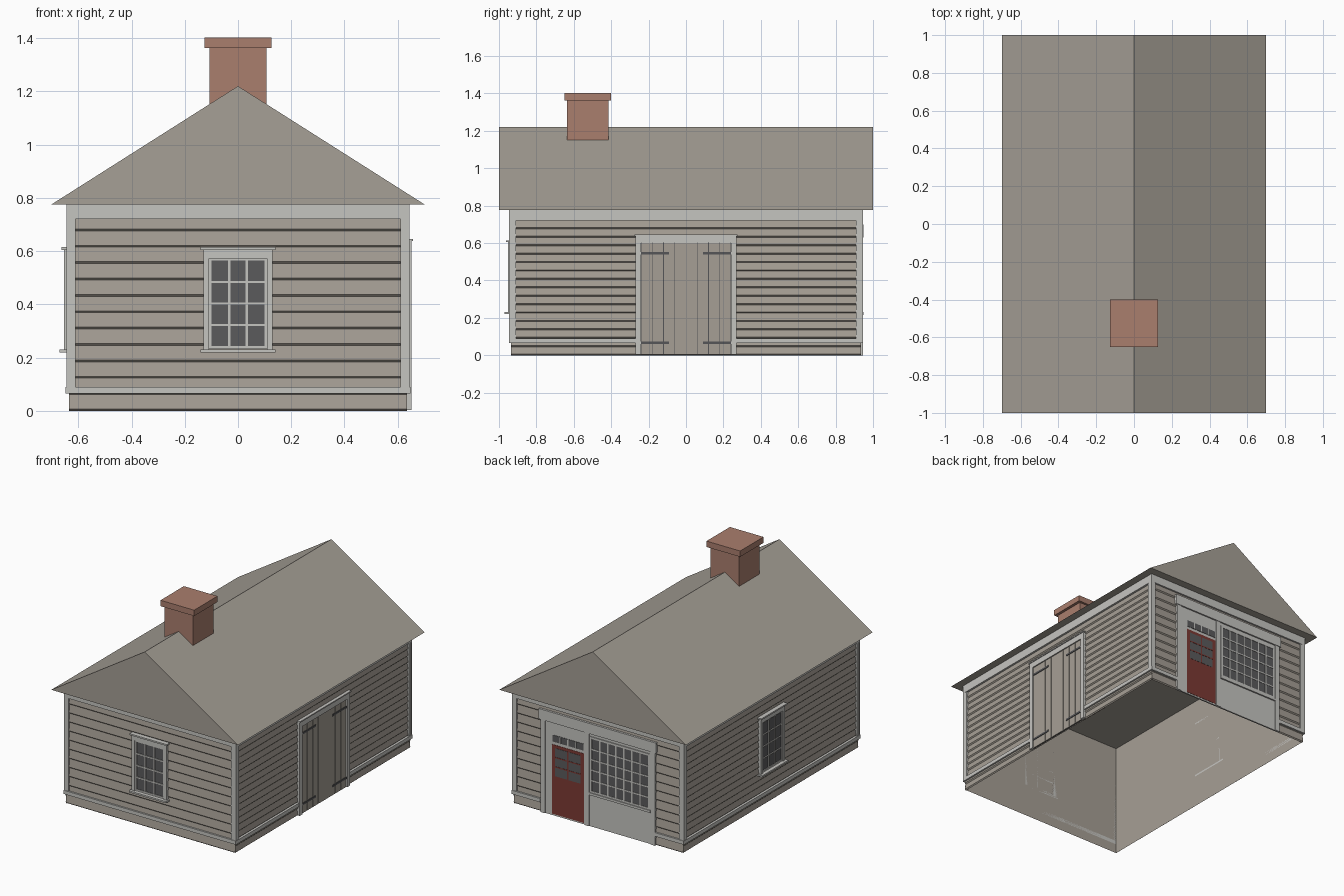
import bpy
import bmesh
from math import radians
from mathutils import Matrix

if "Cube" in bpy.data.objects:
    bpy.data.objects.remove(bpy.data.objects["Cube"])


def material(name, r, g, b):
    mat = bpy.data.materials.new(name)
    mat.use_nodes = True
    mat.diffuse_color = (r, g, b, 1)
    mat.node_tree.nodes["Principled BSDF"].inputs["Base Color"].default_value = (r, g, b, 1)
    return mat


SIDING = material("weathered siding", .38, .345, .3)
ROOF = material("grey roof", .38, .35, .305)
TRIM = material("pale trim", .56, .555, .53)
BRICK = material("brick", .40, .21, .155)
GLASS = material("dark glass", .105, .105, .107)
IRON = material("black iron", .09, .09, .095)
RED = material("red door paint", .2, .042, .034)

HALF_X, HALF_Y, EAVE = .63, .93, .776
# Each wall: rotation, distance of its plane, half width, clapboard height
WALLS = {
    "front": (0, HALF_Y, HALF_X, .0615),
    "right": (90, HALF_X, HALF_Y, .045),
    "back": (180, HALF_Y, HALF_X, .0615),
    "left": (-90, HALF_X, HALF_Y, .045),
}


def finish(name, bm, mat):
    mesh = bpy.data.meshes.new(name)
    bm.to_mesh(mesh)
    bm.free()
    mesh.materials.append(mat)
    obj = bpy.data.objects.new(name, mesh)
    bpy.context.collection.objects.link(obj)
    return obj


def add_box(bm, x0, x1, y0, y1, z0, z1):
    size = Matrix.Diagonal((x1 - x0, y1 - y0, z1 - z0, 1))
    centre = Matrix.Translation(((x0 + x1) / 2, (y0 + y1) / 2, (z0 + z1) / 2))
    bmesh.ops.create_cube(bm, size=1, matrix=centre @ size)


def to_wall(bm, wall):
    turn, distance = WALLS[wall][:2]
    place = Matrix.Rotation(radians(turn), 4, "Z") @ Matrix.Translation((0, -distance, 0))
    bmesh.ops.transform(bm, matrix=place, verts=bm.verts)


def on_wall(wall, name, mat, depth, *rects):
    """Boxes (left, right, bottom, top) standing out from a wall by depth."""
    bm = bmesh.new()
    for u0, u1, z0, z1 in rects:
        add_box(bm, u0, u1, -depth, 0, z0, z1)
    to_wall(bm, wall)
    return finish(wall + "_" + name, bm, mat)


def frame(u0, u1, z0, z1, w):
    return [(u0, u0 + w, z0, z1), (u1 - w, u1, z0, z1),
            (u0 + w, u1 - w, z0, z0 + w), (u0 + w, u1 - w, z1 - w, z1)]


def bars(u0, u1, z0, z1, cols, rows, w):
    """Glazing bars dividing a rectangle into panes."""
    du, dz = (u1 - u0) / cols, (z1 - z0) / rows
    upright = [(u0 + i * du - w / 2, u0 + i * du + w / 2, z0, z1) for i in range(1, cols)]
    level = [(u0, u1, z0 + i * dz - w / 2, z0 + i * dz + w / 2) for i in range(1, rows)]
    return upright + level


def siding(wall):
    """Overlapping clapboards as one saw-tooth sheet."""
    half, pitch = WALLS[wall][2:]
    profile = [(0, 0)]
    z = 0
    while z < EAVE:
        profile += [(.008, z + .007), (.001, min(z + pitch, EAVE))]
        z += pitch
    bm = bmesh.new()
    rows = [[bm.verts.new((u, -d, z)) for u in (-half - .005, half + .005)] for d, z in profile]
    for (a, b), (c, e) in zip(rows, rows[1:]):
        bm.faces.new((a, b, e, c))
    to_wall(bm, wall)
    finish(wall + "_clapboards", bm, SIDING)


def sash_window(wall):
    on_wall(wall, "window_glass", GLASS, .012, (-.105, .105, .238, .57))
    on_wall(wall, "window_bars", TRIM, .017, *frame(-.11, .11, .232, .575, .011),
            *bars(-.099, .099, .243, .564, 3, 4, .008))
    on_wall(wall, "window_casing", TRIM, .023, (-.13, -.108, .23, .605),
            (.108, .13, .23, .605), (-.108, .108, .573, .605))
    on_wall(wall, "window_cap", TRIM, .033, (-.14, .14, .605, .615))
    on_wall(wall, "window_sill", TRIM, .04, (-.14, .14, .22, .231))


# Walls, plain inside and open below
shell = bmesh.new()
add_box(shell, -HALF_X, HALF_X, -HALF_Y, HALF_Y, 0, EAVE)
bmesh.ops.delete(shell, geom=[f for f in shell.faces if abs(f.normal.z) > .5], context="FACES")
finish("inner_walls", shell, SIDING)

# Clapboards, frieze, base band and corner boards
for wall, (turn, distance, half, pitch) in WALLS.items():
    siding(wall)
    edge = half + .015
    gaps = [(-edge, edge)]
    if wall == "right":
        gaps = [(-edge, -.265), (.265, edge)]
    if wall == "back":
        gaps = [(-edge, -.43), (.43, edge)]
    on_wall(wall, "frieze", TRIM, .015, (-edge, edge, .72, EAVE))
    on_wall(wall, "corner_boards", TRIM, .014,
            (-edge, .035 - edge, .09, .72), (edge - .035, edge, .09, .72))
    on_wall(wall, "base_band", TRIM, .017, *[(a, b, .065, .09) for a, b in gaps])

# Windows
for wall in ("front", "left"):
    sash_window(wall)

# Plank double door
on_wall("right", "door_backing", IRON, .01, (-.24, .24, .004, .6))
edges = [-.24, -.18, -.12, -.06, .06, .12, .18, .24]
on_wall("right", "door_planks", SIDING, .014,
        *[(a + .002, b - .002, .004, .6) for a, b in zip(edges, edges[1:])])
on_wall("right", "door_casing", TRIM, .022, (-.27, -.24, .004, .6),
        (.24, .27, .004, .6), (-.27, .27, .6, .638))
on_wall("right", "door_cap", TRIM, .028, (-.275, .275, .638, .646))
on_wall("right", "door_hinges", IRON, .018,
        *[(u, u + .15, z, z + .013) for u in (-.24, .09) for z in (.06, .54)])

# Shop front: board, posts, header
on_wall("back", "shop_board", TRIM, .01, (-.43, .43, 0, .63))
on_wall("back", "shop_posts", TRIM, .016, (-.43, -.395, 0, .63),
        (-.1, -.065, 0, .63), (.395, .43, 0, .63))
on_wall("back", "shop_header", TRIM, .02, (-.44, .44, .63, .7))

# Shop door with glazed top and transom
on_wall("back", "shop_door", RED, .012, (-.345, -.105, .01, .48))
on_wall("back", "shop_door_glass", GLASS, .0135, (-.32, -.13, .27, .46))
on_wall("back", "shop_door_bars", RED, .015, *bars(-.32, -.13, .27, .46, 2, 3, .008))
on_wall("back", "transom_glass", GLASS, .0125, (-.34, -.11, .5, .545))
on_wall("back", "transom_bars", TRIM, .015, *bars(-.34, -.11, .5, .545, 4, 1, .009))

# Shop display window
on_wall("back", "display_glass", GLASS, .0125, (-.05, .38, .24, .6))
on_wall("back", "display_bars", TRIM, .015, *frame(-.06, .39, .23, .61, .014),
        *bars(-.046, .376, .244, .596, 7, 5, .009))
on_wall("back", "display_sill", TRIM, .02, (-.065, .395, .215, .231))

# Roof prism
roof = bmesh.new()
ends = [[roof.verts.new((x, y, z)) for x, z in ((-.7, EAVE), (.7, EAVE), (0, 1.22))] for y in (-1, 1)]
roof.faces.new(ends[0])
roof.faces.new(reversed(ends[1]))
for i in range(3):
    j = (i + 1) % 3
    roof.faces.new((ends[0][i], ends[1][i], ends[1][j], ends[0][j]))
bmesh.ops.recalc_face_normals(roof, faces=roof.faces)
finish("roof", roof, ROOF)

# Chimney with a wider cap
chimney = bmesh.new()
add_box(chimney, -.107, .107, -.635, -.415, .66, 1.365)
add_box(chimney, -.126, .126, -.65, -.4, 1.363, 1.403)
finish("chimney", chimney, BRICK)
